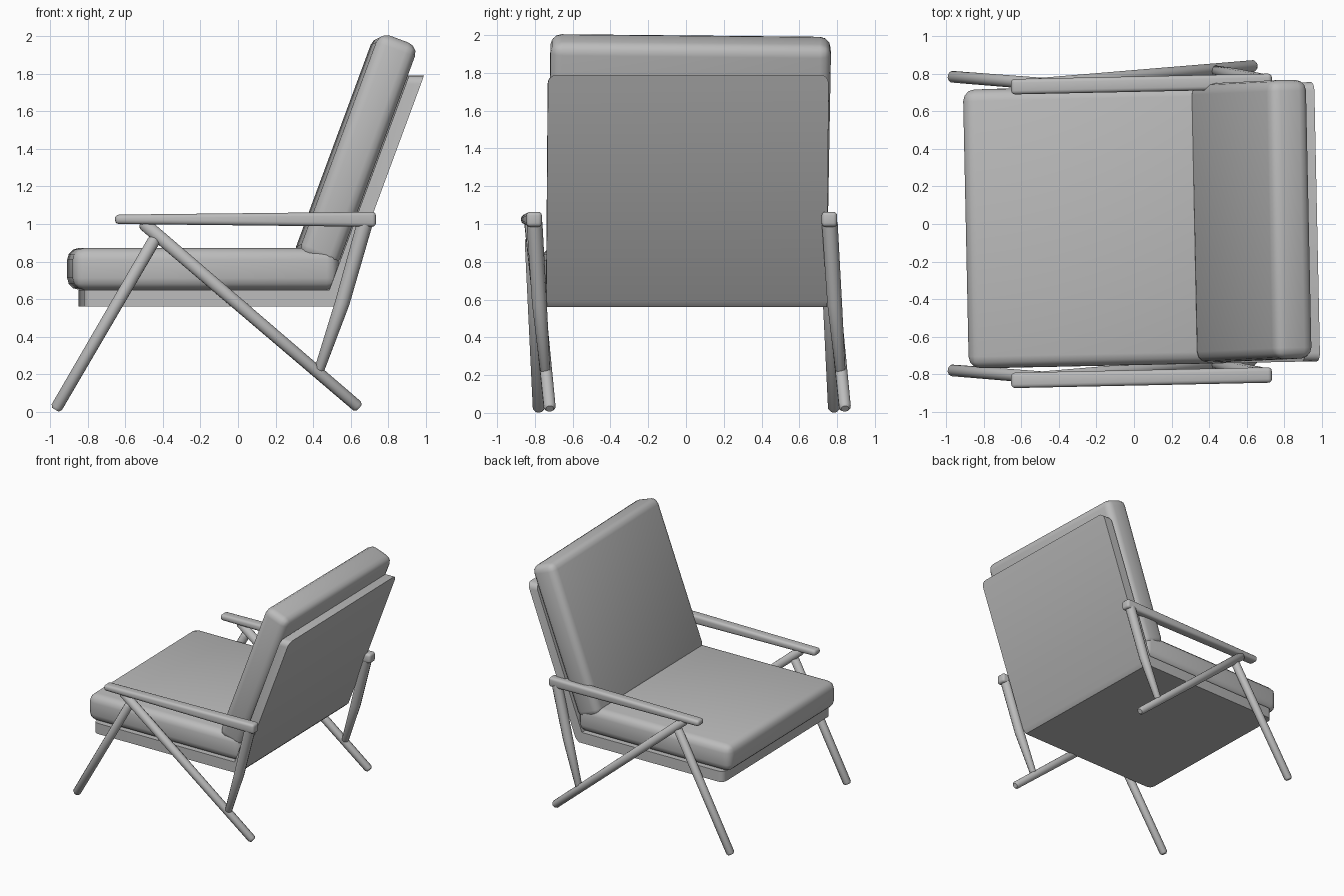
import bpy, bmesh, math
from mathutils import Vector, Matrix

if "Cube" in bpy.data.objects:
    bpy.data.objects.remove(bpy.data.objects["Cube"])

grey = bpy.data.materials.new("plain grey")
grey.use_nodes = True
grey.diffuse_color = (0.5, 0.5, 0.5, 1)
grey.node_tree.nodes["Principled BSDF"].inputs["Base Color"].default_value = (0.5, 0.5, 0.5, 1)

YAW = Matrix.Translation((0, -0.008, 0)) @ Matrix.Rotation(0.021, 4, 'Z')
SIDES = {"left": 0.0, "right": -1.563}   # y offset of each arm frame


def finish(name, bm, matrix=None, angle=40):
    bmesh.ops.recalc_face_normals(bm, faces=bm.faces)
    mesh = bpy.data.meshes.new(name)
    bm.to_mesh(mesh)
    bm.free()
    if matrix:
        mesh.transform(matrix)
    mesh.materials.append(grey)
    obj = bpy.data.objects.new(name, mesh)
    bpy.context.collection.objects.link(obj)
    bpy.ops.object.select_all(action='DESELECT')
    obj.select_set(True)
    bpy.context.view_layer.objects.active = obj
    bpy.ops.object.shade_smooth_by_angle(angle=math.radians(angle))
    return obj


def soft_box(name, size, bevel, segments, matrix, shape=None):
    """Box with rounded edges; shape may move the corners first."""
    bm = bmesh.new()
    bmesh.ops.create_cube(bm, size=1)
    bmesh.ops.scale(bm, vec=size, verts=bm.verts)
    if shape:
        for v in bm.verts:
            shape(v)
    bmesh.ops.bevel(bm, geom=bm.edges[:], offset=bevel, segments=segments,
                    profile=0.5, affect='EDGES', clamp_overlap=True)
    return finish(name, bm, matrix)


def rod(name, path, radii, shift, sides=12):
    """Round tapered rod along a path, with eased ends."""
    pts = [Vector(p) + Vector((0, shift, 0)) for p in path]
    axis = (pts[-1] - pts[0]).normalized()
    rot = axis.to_track_quat('Z', 'Y')
    ease = 0.015
    rings = [(pts[0], radii[0] * 0.65), (pts[0] + axis * ease, radii[0])]
    rings += list(zip(pts[1:-1], radii[1:-1]))
    rings += [(pts[-1] - axis * ease, radii[-1]), (pts[-1], radii[-1] * 0.65)]
    bm = bmesh.new()
    loops = []
    for centre, r in rings:
        loop = []
        for i in range(sides):
            a = math.tau * (i + 0.5) / sides
            loop.append(bm.verts.new(centre + rot @ Vector((r * math.cos(a), r * math.sin(a), 0))))
        loops.append(loop)
    for a, b in zip(loops, loops[1:]):
        for i in range(sides):
            j = (i + 1) % sides
            bm.faces.new((a[i], a[j], b[j], b[i]))
    bm.faces.new(loops[0][::-1])
    bm.faces.new(loops[-1])
    return finish(name, bm)


# Seat cushion
soft_box("seat_cushion", (1.415, 1.484, 0.222), 0.062, 3,
         YAW @ Matrix.Translation((-0.1875, 0, 0.761)))

# Back cushion, leaning backwards
lean = math.atan2(0.347, 0.938)
bottom, top = 0.885, 2.147
up, out = Vector((0.347, 0, 0.938)), Vector((0.938, 0, -0.347))
centre = up * (bottom + top) / 2 + out * 0.106
soft_box("back_cushion", (0.22, 1.484, top - bottom), 0.058, 3,
         YAW @ Matrix.Translation(centre + Vector((0, 0.01, 0)))
         @ Matrix.Rotation(-0.01, 4, 'X') @ Matrix.Rotation(lean, 4, 'Y'))

# Bent shell: flat seat board running up into the back board
profile = [(-0.835, 0.56), (0.50, 0.56), (0.531, 0.59), (0.975, 1.79),
           (0.895, 1.79), (0.471, 0.65), (-0.835, 0.65)]
half = 0.743
bm = bmesh.new()
face = bm.faces.new([bm.verts.new((x, -half, z)) for x, z in profile])
extruded = bmesh.ops.extrude_face_region(bm, geom=[face])
bmesh.ops.translate(bm, vec=(0, 2 * half, 0),
                    verts=[g for g in extruded["geom"] if isinstance(g, bmesh.types.BMVert)])
corners = []
for e in bm.edges:
    a, b = (v.co for v in e.verts)
    at_front = a.x < -0.8 and b.x < -0.8
    at_top = a.z > 1.7 and b.z > 1.7
    if abs(a.y - b.y) < 0.01 and (at_front or at_top):
        corners.append(e)
bmesh.ops.bevel(bm, geom=corners, offset=0.045, segments=4, profile=0.5, affect='EDGES')
finish("seat_and_back_shell", bm, YAW, 30)


def taper_arm(v):
    """Thinner towards the front end of the armrest."""
    if v.co.x < 0:
        v.co.z *= 0.62


# Arm frames
for side, dy in SIDES.items():
    soft_box(side + "_armrest", (1.388, 0.082, 0.08), 0.02, 3,
             Matrix.Translation((0.04, 0.745 + dy, 1.025))
             @ Matrix.Rotation(0.021, 4, 'Z'), taper_arm)
    rod(side + "_front_leg", [(-0.972, 0.784, 0.012), (-0.44, 0.742, 0.925)],
        [0.032, 0.034], dy)
    rod(side + "_long_back_leg", [(-0.51, 0.742, 1.01), (0.645, 0.842, 0.022)],
        [0.036, 0.032], dy)
    rod(side + "_back_strut", [(0.68, 0.76, 1.02), (0.555, 0.787, 0.58), (0.43, 0.818, 0.215)],
        [0.042, 0.039, 0.027], dy)
